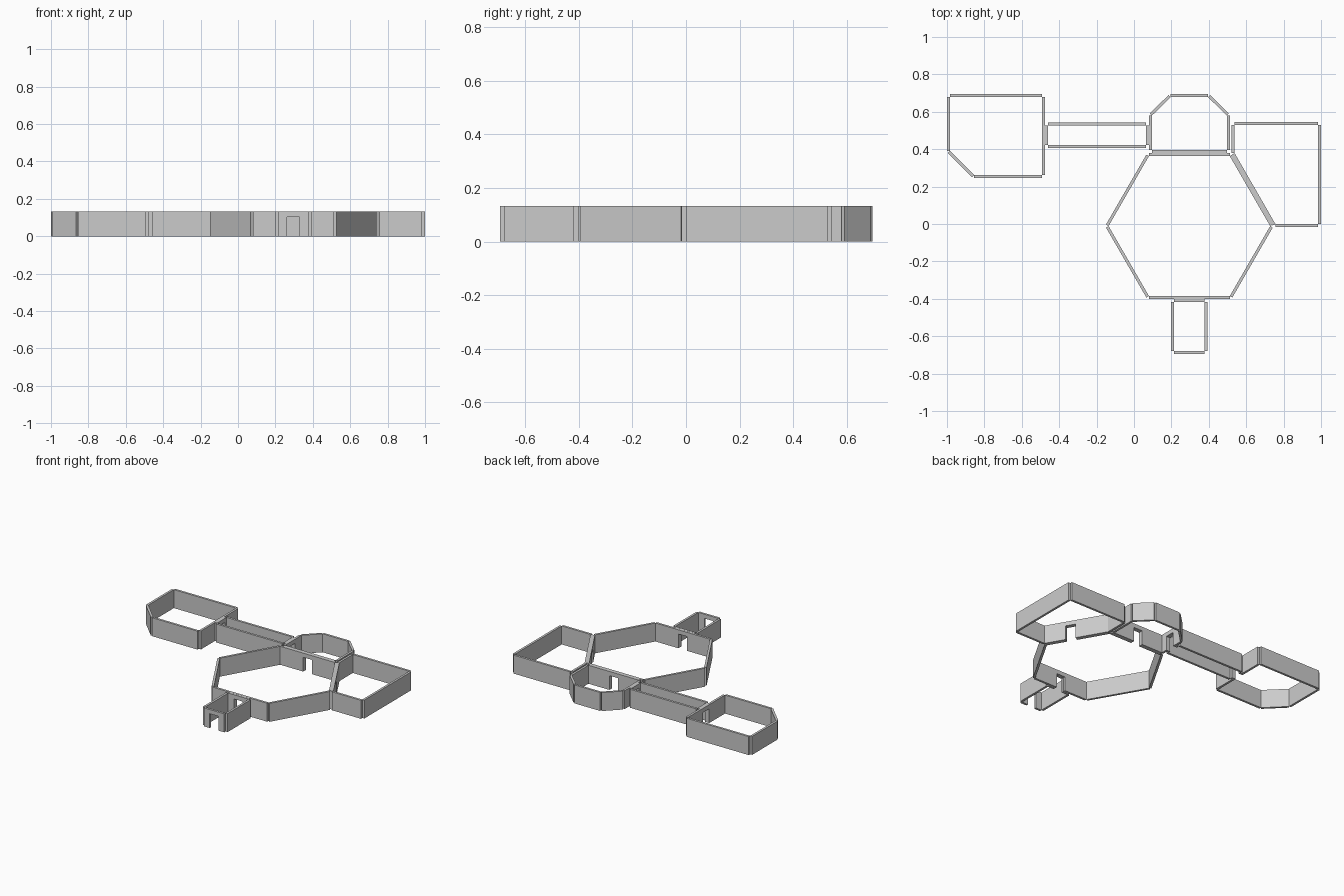
import bpy, bmesh, math
from mathutils import Vector

if "Cube" in bpy.data.objects:
    bpy.data.objects.remove(bpy.data.objects["Cube"])

HEIGHT, THICK = 0.132, 0.016
DOOR_W, DOOR_H = 0.068, 0.102


def add_wall(bm, a, b, door=None):
    """Upright slab just outside edge a-b; door = a point near the doorway centre."""
    a, b = Vector(a), Vector(b)
    length = (b - a).length
    d = (b - a) / length
    n = Vector((d.y, -d.x))
    outline = [(0, 0)]
    if door:
        t = (Vector(door) - a).dot(d)
        l, r = t - DOOR_W / 2, t + DOOR_W / 2
        outline += [(l, 0), (l, DOOR_H), (r, DOOR_H), (r, 0)]
    outline += [(length, 0), (length, HEIGHT), (0, HEIGHT)]
    verts = [bm.verts.new((*(a + d * s), z)) for s, z in outline]
    face = bm.faces.new(verts)
    out = bmesh.ops.extrude_face_region(bm, geom=[face])["geom"]
    bmesh.ops.translate(bm, vec=(n.x * THICK, n.y * THICK, 0),
                        verts=[v for v in out if isinstance(v, bmesh.types.BMVert)])


def room(name, corners, doors):
    """Counter-clockwise room outline; doors maps edge index to a doorway point."""
    bm = bmesh.new()
    for i, a in enumerate(corners):
        add_wall(bm, a, corners[(i + 1) % len(corners)], doors.get(i))
    bmesh.ops.recalc_face_normals(bm, faces=bm.faces)
    mesh = bpy.data.meshes.new(name)
    bm.to_mesh(mesh)
    bm.free()
    bpy.context.collection.objects.link(bpy.data.objects.new(name, mesh))


# Shared doorway positions
CX, CY, R = 0.296, -0.011, 0.432
side_door = (0.655, 0.148)
mid_door = (CX, 0)
hall_door = (0, 0.474)

# Central hexagonal hall
hexagon = [(CX + R * math.cos(math.radians(60 * i)),
            CY + R * math.sin(math.radians(60 * i))) for i in range(6)]
room("hexagon_hall", hexagon, {0: side_door, 1: mid_door, 4: mid_door})

# Small entrance room at the front
room("entrance_room",
     [(0.215, -0.678), (0.377, -0.678), (0.377, -0.418), (0.215, -0.418)],
     {0: mid_door, 2: mid_door})

# Back room with two clipped corners
room("back_room",
     [(0.096, 0.395), (0.496, 0.395), (0.496, 0.58),
      (0.396, 0.678), (0.196, 0.678), (0.096, 0.58)],
     {0: mid_door, 5: hall_door})

# Side room sharing the slanted hall wall
room("side_room",
     [(0.756, 0.0), (0.984, 0.0), (0.984, 0.53), (0.538, 0.53), (0.538, 0.379)],
     {4: side_door})

# Long corridor
room("corridor",
     [(-0.46, 0.422), (0.064, 0.422), (0.064, 0.526), (-0.46, 0.526)],
     {1: hall_door, 3: hall_door})

# Far room with one clipped corner
room("far_room",
     [(-0.855, 0.262), (-0.492, 0.262), (-0.492, 0.68), (-0.984, 0.68), (-0.984, 0.391)],
     {1: hall_door})
